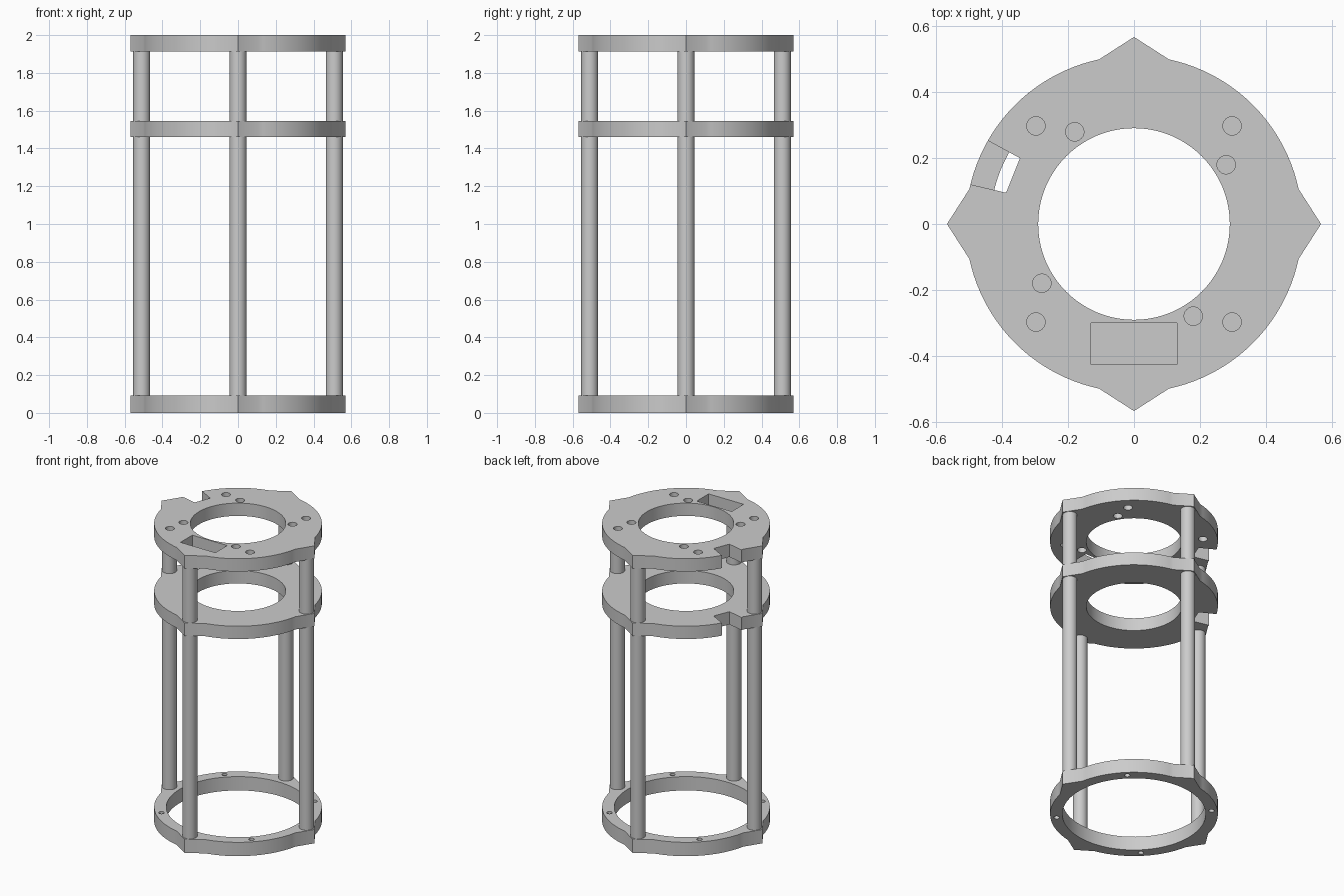
import bpy, bmesh
from math import radians, cos, sin

cube = bpy.data.objects.get("Cube")
if cube:
    bpy.data.objects.remove(cube, do_unlink=True)

RIM, TIP, BORE = 0.511, 0.568, 0.291
POST_AT, POST_R = 0.51, 0.045

grey = bpy.data.materials.new("plain grey")
grey.use_nodes = True
grey.diffuse_color = (0.6, 0.6, 0.6, 1)
grey.node_tree.nodes["Principled BSDF"].inputs["Base Color"].default_value = (0.6, 0.6, 0.6, 1)


def polar(r, deg):
    return (r * cos(radians(deg)), r * sin(radians(deg)))


def arc(r, start, end, steps):
    return [polar(r, start + (end - start) * i / steps) for i in range(steps + 1)]


def circle(x, y, r, n):
    return [(x + px, y + py) for px, py in arc(r, 0, 360, n)[:-1]]


def outline(notched):
    """Round rim with four pointed lugs and an optional wedge notch."""
    pts = []
    for q in (0, 90, 180, 270):
        pts.append(polar(TIP, q))
        if notched and q == 90:
            pts += arc(RIM, 102, 150.3, 16)
            pts += [polar(0.4, 150), polar(0.4, 166.3)]
            pts += arc(RIM, 166.4, 168, 1)
        else:
            pts += arc(RIM, q + 12, q + 78, 22)
    return pts


def finish(name, bm):
    bmesh.ops.recalc_face_normals(bm, faces=bm.faces)
    mesh = bpy.data.meshes.new(name)
    bm.to_mesh(mesh)
    bm.free()
    mesh.materials.append(grey)
    obj = bpy.data.objects.new(name, mesh)
    bpy.context.collection.objects.link(obj)
    bpy.ops.object.select_all(action='DESELECT')
    obj.select_set(True)
    bpy.context.view_layer.objects.active = obj
    bpy.ops.object.shade_smooth_by_angle(angle=radians(25))
    return obj


def plate(name, z0, z1, loops):
    """Fill the loops as an outline with holes and extrude upwards."""
    bm = bmesh.new()
    edges = []
    for loop in loops:
        vs = [bm.verts.new((x, y, z0)) for x, y in loop]
        edges += [bm.edges.new((a, b)) for a, b in zip(vs, vs[1:] + vs[:1])]
    bmesh.ops.triangle_fill(bm, edges=edges, normal=(0, 0, 1), use_beauty=True)
    result = bmesh.ops.extrude_face_region(bm, geom=bm.faces[:], use_keep_orig=True)
    top = [v for v in result["geom"] if isinstance(v, bmesh.types.BMVert)]
    bmesh.ops.translate(bm, verts=top, vec=(0, 0, z1 - z0))
    return finish(name, bm)


corners = [(sx, sy) for sx in (-1, 1) for sy in (-1, 1)]

# Thin bottom ring with four small screw holes
plate("bottom_ring", 0, 0.093,
      [outline(False), circle(0, 0, 0.437, 96)]
      + [circle(0.335 * sx, 0.335 * sy, 0.017, 20) for sx, sy in corners])

# Plain notched middle plate
plate("middle_plate", 1.46, 1.546, [outline(True), circle(0, 0, BORE, 80)])

# Notched top plate with two sets of holes and a rectangular slot
slot = [(-0.13, -0.426), (0.13, -0.426), (0.13, -0.3), (-0.13, -0.3)]
inner_holes = [(0.28, 0.18), (-0.18, 0.28), (-0.28, -0.18), (0.18, -0.28)]
plate("top_plate", 1.914, 2.0,
      [outline(True), circle(0, 0, BORE, 80), slot]
      + [circle(0.298 * sx, 0.298 * sy, 0.028, 24) for sx, sy in corners]
      + [circle(x, y, 0.028, 24) for x, y in inner_holes])

# Four round posts under the lugs
for side, deg in (("left", 0), ("back", 90), ("right", 180), ("front", 270)):
    x, y = polar(POST_AT, deg)
    bm = bmesh.new()
    bmesh.ops.create_cone(bm, cap_ends=True, segments=32, radius1=POST_R,
                          radius2=POST_R, depth=1.84)
    bmesh.ops.translate(bm, verts=bm.verts, vec=(x, y, 1.004))
    finish(side + "_post", bm)
